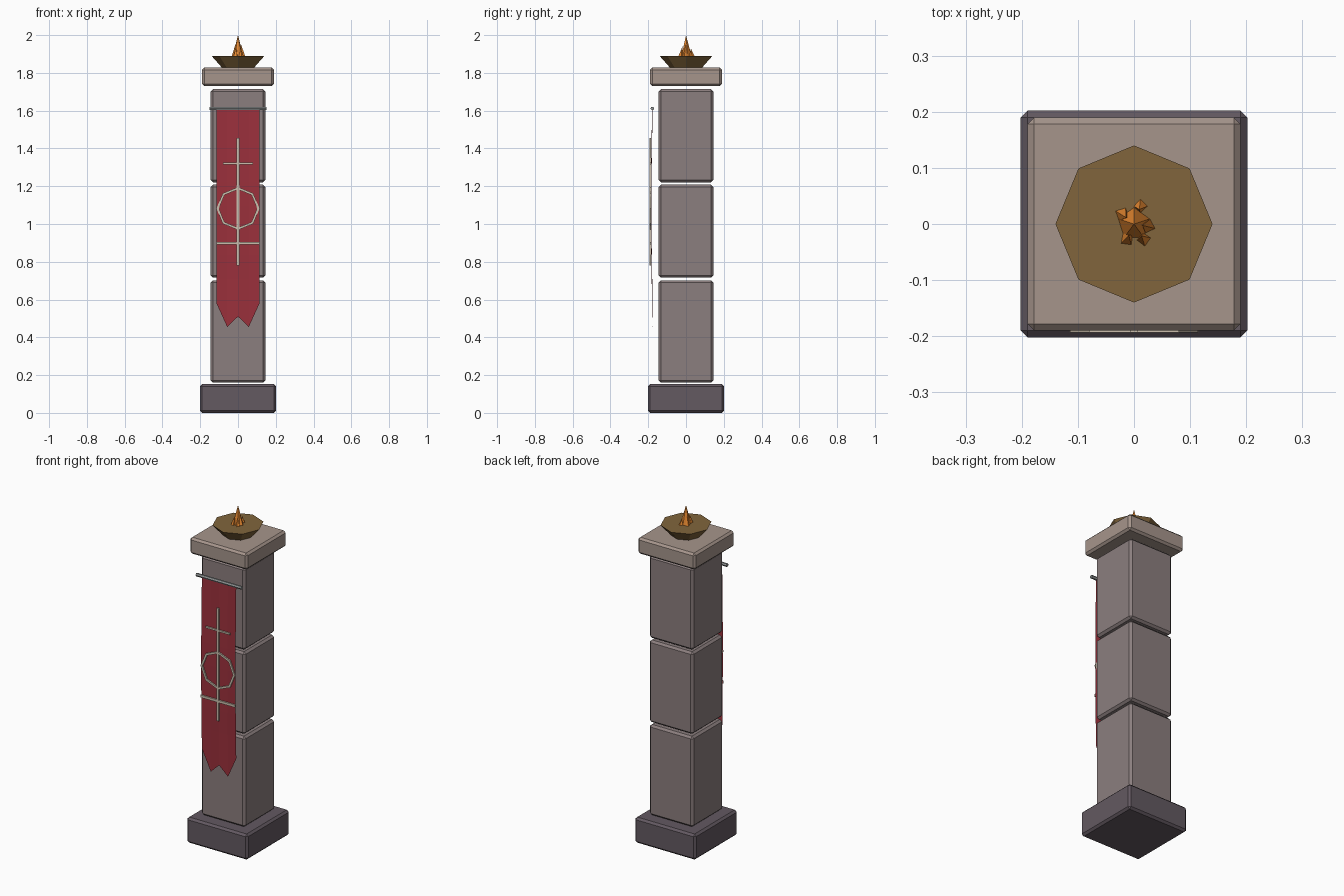
import bpy, bmesh, math
from mathutils import Matrix, Vector

if "Cube" in bpy.data.objects:
    bpy.data.objects.remove(bpy.data.objects["Cube"])


def mat(name, r, g, b):
    m = bpy.data.materials.new(name)
    m.diffuse_color = (r, g, b, 1)
    m.use_nodes = True
    m.node_tree.nodes["Principled BSDF"].inputs["Base Color"].default_value = m.diffuse_color
    return m


DARK = mat("dark_stone", 0.125, 0.10, 0.12)
STONE = mat("stone", 0.26, 0.21, 0.21)
LIGHT = mat("light_stone", 0.38, 0.30, 0.26)
CLOTH = mat("red_cloth", 0.33, 0.03, 0.045)
TRIM = mat("pale_trim", 0.60, 0.52, 0.42)
BRASS = mat("brass", 0.22, 0.13, 0.045)
FIRE = mat("fire", 0.80, 0.25, 0.03)
IRON = mat("iron", 0.30, 0.32, 0.32)


def finish(name, bm, m):
    me = bpy.data.meshes.new(name)
    bm.to_mesh(me)
    bm.free()
    me.materials.append(m)
    ob = bpy.data.objects.new(name, me)
    bpy.context.collection.objects.link(ob)
    return ob


def box(name, lo, hi, m, bevel=0):
    bm = bmesh.new()
    lo, hi = Vector(lo), Vector(hi)
    bmesh.ops.create_cube(bm, size=1, matrix=Matrix.Translation((lo + hi) / 2)
                          @ Matrix.Diagonal((*(hi - lo), 1)))
    if bevel:
        bmesh.ops.bevel(bm, geom=bm.edges[:], offset=bevel, segments=1,
                        affect='EDGES')
    return finish(name, bm, m)


def cone(name, sides, r1, r2, base, height, m, rot=None):
    bm = bmesh.new()
    rot = rot or Matrix()
    bmesh.ops.create_cone(bm, cap_ends=True, segments=sides, radius1=r1, radius2=r2,
                          depth=height, matrix=Matrix.Translation(base) @ rot
                          @ Matrix.Translation((0, 0, height / 2)))
    return finish(name, bm, m)


# Stone pillar: plinth, three stacked blocks, capital
def slab(name, half, z0, z1, m):
    box(name, (-half, -half, z0), (half, half, z1), m, 0.012)


slab("plinth", 0.202, 0, 0.153, DARK)
for i, (z0, z1) in enumerate([(0.16, 0.702), (0.716, 1.208), (1.221, 1.714)]):
    slab(f"shaft_block_{i + 1}", 0.145, z0, z1, STONE)
slab("capital", 0.19, 1.73, 1.828, LIGHT)

# Fire bowl
cone("fire_bowl", 8, 0.085, 0.14, (0, 0, 1.828), 0.062, BRASS)

# Flames: one tall tongue with small leaning tongues around it
cone("flame_centre", 5, 0.032, 0, (0, 0, 1.88), 0.12, FIRE)
for i, (x, y, h) in enumerate([(0.012, 0.033, 0.05), (-0.022, 0.018, 0.07),
                               (-0.013, -0.028, 0.06), (0.018, -0.028, 0.055),
                               (0.026, -0.004, 0.075)]):
    lean = Matrix.Rotation(0.15, 4, Vector((y, -x, 0)))
    cone(f"flame_{i + 1}", 4, 0.015, 0, (x, y, 1.88), h, FIRE,
         lean @ Matrix.Rotation(i * 1.1, 4, 'Z'))

# Banner rod
cone("banner_rod", 6, 0.01, 0.01, (-0.15, -0.178, 1.612), 0.30, IRON,
     Matrix.Rotation(math.pi / 2, 4, 'Y'))

# Banner: gently rippled cloth with a swallowtail hem
bm = bmesh.new()
hem = [0.58, 0.455, 0.51, 0.455, 0.58]
rows = 8
grid = []
for r in range(rows + 1):
    t = r / rows
    line = []
    for c in range(5):
        z = 1.61 - t * 1.03 if r < rows else hem[c]
        y = -0.179 - 0.007 * math.sin(math.pi * t) + (0.003 if c % 2 else 0)
        line.append(bm.verts.new((-0.114 + c * 0.057, y, z)))
    grid.append(line)
for r in range(rows):
    for c in range(4):
        bm.faces.new((grid[r][c], grid[r + 1][c], grid[r + 1][c + 1], grid[r][c + 1]))
finish("banner", bm, CLOTH)


# Emblem: upright, two crossbars and an octagonal ring
def bar(name, x, z0, z1):
    box(name, (-x, -0.193, z0), (x, -0.185, z1), TRIM)


bar("emblem_upright", 0.007, 0.78, 1.455)
bar("emblem_upper_bar", 0.08, 1.316, 1.326)
bar("emblem_lower_bar", 0.115, 0.891, 0.906)

bm = bmesh.new()
loops = []
for i in range(8):
    a = i * math.pi / 4
    loops.append([bm.verts.new((r * math.cos(a), y, 1.082 + r * math.sin(a)))
                  for r, y in ((0.114, -0.193), (0.101, -0.193),
                               (0.101, -0.185), (0.114, -0.185))])
for i in range(8):
    p, q = loops[i], loops[(i + 1) % 8]
    for j in range(4):
        k = (j + 1) % 4
        bm.faces.new((p[j], p[k], q[k], q[j]))
bmesh.ops.recalc_face_normals(bm, faces=bm.faces[:])
finish("emblem_ring", bm, TRIM)
